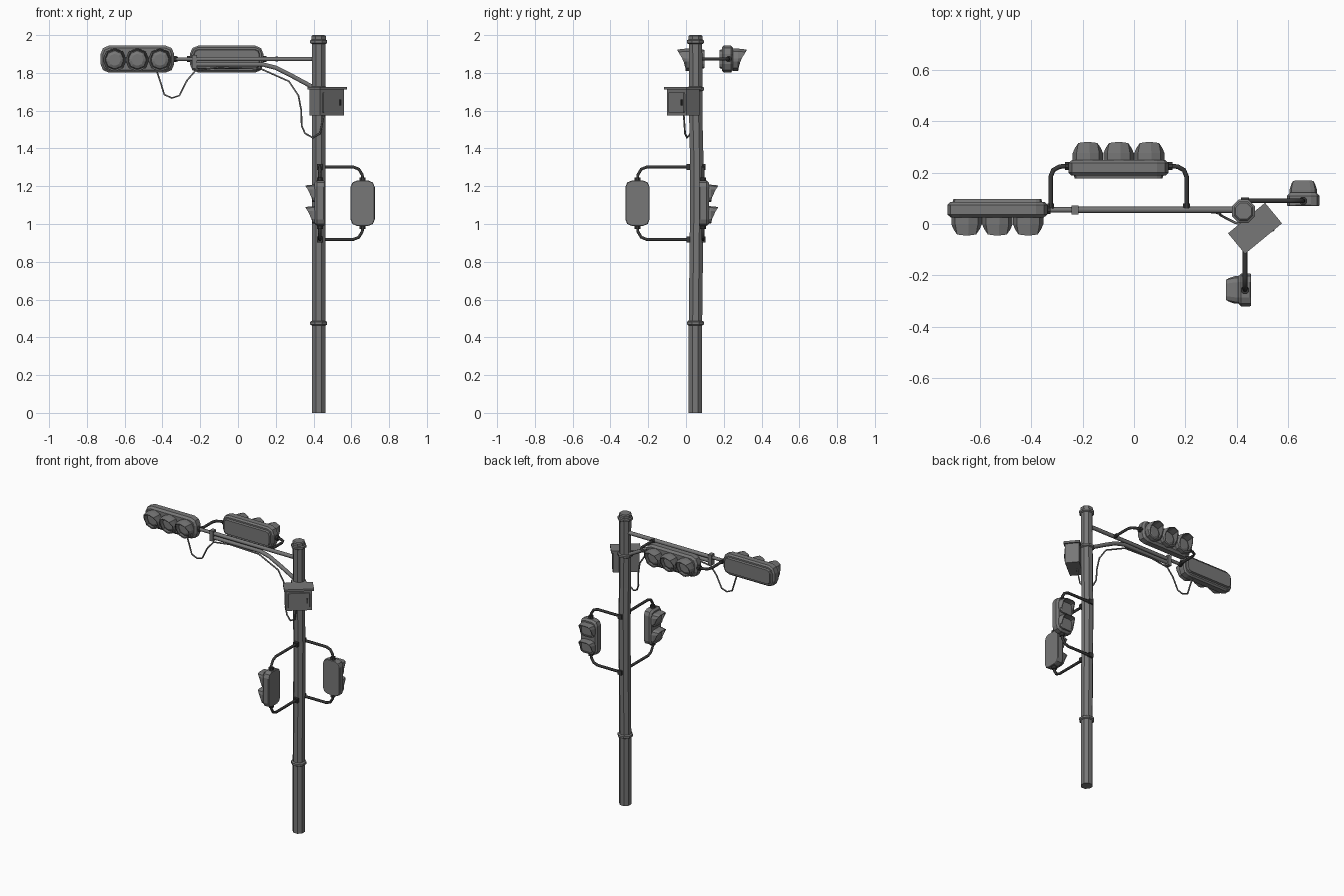
import bpy, bmesh, math
from mathutils import Matrix, Vector

cube = bpy.data.objects.get("Cube")
if cube:
    bpy.data.objects.remove(cube)


def material(name, value):
    m = bpy.data.materials.new(name)
    m.use_nodes = True
    colour = (value, value, value, 1)
    m.diffuse_color = colour
    node = m.node_tree.nodes["Principled BSDF"]
    node.inputs["Base Color"].default_value = colour
    node.inputs["Roughness"].default_value = 0.8
    return m


GREY = material("painted grey", 0.185)
DARK = material("dark pipe grey", 0.04)

PX, PY = 0.427, 0.05      # pole axis
ARM_Z = 1.873


def loft(name, rings, mat, matrix=None, caps=True):
    """Bridge rings of equal point count into one skin."""
    bm = bmesh.new()
    loops = [[bm.verts.new(p) for p in ring] for ring in rings]
    n = len(loops[0])
    for a, b in zip(loops, loops[1:]):
        for i in range(n):
            j = (i + 1) % n
            bm.faces.new((a[i], a[j], b[j], b[i]))
    if caps:
        bm.faces.new(loops[0])
        bm.faces.new(loops[-1])
    bmesh.ops.recalc_face_normals(bm, faces=bm.faces)
    mesh = bpy.data.meshes.new(name)
    bm.to_mesh(mesh)
    bm.free()
    mesh.materials.append(mat)
    ob = bpy.data.objects.new(name, mesh)
    bpy.context.collection.objects.link(ob)
    if matrix:
        ob.matrix_world = matrix
    return ob


def circle(r, z, cx=0, cy=0, n=8):
    turn = 2 * math.pi / n
    return [(cx + r * math.cos((i + 0.5) * turn), cy + r * math.sin((i + 0.5) * turn), z)
            for i in range(n)]


def rounded(w, h, r, y, inset=0, cx=0, cz=0, seg=2):
    """Rounded rectangle in the xz plane at depth y."""
    hw, hh, r = w / 2 - inset, h / 2 - inset, max(r - inset, 0.004)
    pts = []
    for k, (sx, sz) in enumerate(((1, 1), (-1, 1), (-1, -1), (1, -1))):
        for s in range(seg + 1):
            a = (k + s / seg) * math.pi / 2
            pts.append((cx + sx * (hw - r) + r * math.cos(a), y,
                        cz + sz * (hh - r) + r * math.sin(a)))
    return pts


def box(name, size, mat, matrix):
    w, d, h = size
    return loft(name, [[(x * w / 2, y * d / 2, z * h / 2) for x, y in
                        ((-1, -1), (1, -1), (1, 1), (-1, 1))] for z in (-1, 1)], mat, matrix)


def pipe(name, pts, r, mat):
    cu = bpy.data.curves.new(name, 'CURVE')
    cu.dimensions = '3D'
    cu.bevel_depth = r
    cu.bevel_resolution = 1
    cu.use_fill_caps = True
    sp = cu.splines.new('POLY')
    sp.points.add(len(pts) - 1)
    for p, co in zip(sp.points, pts):
        p.co = (*co, 1)
    cu.materials.append(mat)
    ob = bpy.data.objects.new(name, cu)
    bpy.context.collection.objects.link(ob)
    return ob


def collar(name, a, b, r, mat):
    """Short octagonal sleeve between two points."""
    a, b = Vector(a), Vector(b)
    rot = (b - a).to_track_quat('Z', 'Y').to_matrix().to_4x4()
    return loft(name, [circle(r, 0), circle(r, (b - a).length)], mat, Matrix.Translation(a) @ rot)


def hood(name, cx, cz, w, h, r, y, long, short, matrix):
    """Open visor: a straight rim, then a tapering roof that is longest at the top."""
    def tip(inset):
        pts = rounded(w * 0.84, h * 0.92, r * 0.84, 0, inset, cx, cz)
        return [(x, y - short - (long - short) * min(1, max(0, (z - cz) / h + 0.6)) ** 2, z)
                for x, _, z in pts]
    loft(name, [rounded(w, h, r, y, 0, cx, cz), rounded(w, h, r, y - short, 0, cx, cz),
                tip(0), tip(0.005), rounded(w, h, r, y, 0.007, cx, cz)], GREY, matrix, caps=False)


def place(x, y, z, degrees):
    return Matrix.Translation((x, y, z)) @ Matrix.Rotation(math.radians(degrees), 4, 'Z')


# Vehicle signal: long housing, back panel, three hooded lenses
def vehicle_signal(name, m):
    w, h, r = 0.39, 0.143, 0.045
    loft(name + "_housing", [rounded(w, h, r, y, i) for y, i in (
        (-0.03, 0.014), (-0.018, 0), (0.02, 0), (0.03, 0.01), (0.03, 0.02), (0.043, 0.024))], GREY, m)
    for k in (-1, 0, 1):
        cx = k * 0.12
        hood(f"{name}_hood_{k + 2}", cx, -0.004, 0.119, 0.119, 0.052, -0.028, 0.072, 0.028, m)
        loft(f"{name}_lens_{k + 2}", [rounded(0.1, 0.1, 0.045, y, i, cx, -0.004) for y, i in (
            (-0.028, 0), (-0.042, 0.004), (-0.05, 0.02))], GREY, m)


vehicle_signal("front_signal", place(-0.533, 0.055, ARM_Z, 0))
vehicle_signal("rear_signal", place(-0.06, 0.22, ARM_Z, 180))


# Pedestrian signal: upright housing with two square hooded lenses
def walk_signal(name, m):
    loft(name + "_housing", [rounded(0.128, 0.24, 0.034, y, i) for y, i in (
        (-0.025, 0.012), (-0.012, 0), (0.023, 0), (0.027, 0.003))], GREY, m)
    for k, cz in enumerate((0.052, -0.062)):
        hood(f"{name}_hood_{k + 1}", 0, cz, 0.108, 0.092, 0.025, -0.022, 0.05, 0.014, m)
        loft(f"{name}_lens_{k + 1}", [rounded(0.092, 0.078, 0.02, y, i, 0, cz) for y, i in (
            (-0.02, 0), (-0.034, 0.004))], GREY, m)


walk_signal("left_walk_signal", place(0.66, 0.097, 1.11, 180))
walk_signal("front_walk_signal", place(0.43, -0.257, 1.11, -90))

# Pole with a slight bend, rings and cap
loft("pole", [circle(0.0385, z, PX, PY + dy) for z, dy in (
    (0, 0), (0.48, 0), (0.9, 0.005), (1.3, 0.008), (1.5, 0.003), (1.98, 0))], GREY)
for z in (0.475, 1.715, 1.965):
    loft("pole_ring", [circle(r, z + dz, PX, PY) for r, dz in (
        (0.04, -0.012), (0.049, -0.007), (0.049, 0.007), (0.04, 0.012))], GREY)
loft("pole_cap", [circle(r, z, PX, PY) for r, z in ((0.041, 1.97), (0.041, 1.994), (0.034, 2.0))], GREY)

# Horizontal arm and curved brace
AY = 0.055
pipe("arm", [(-0.24, AY, ARM_Z), (PX, AY, ARM_Z)], 0.013, GREY)
pipe("arm_end", [(-0.36, AY, ARM_Z), (-0.22, AY, ARM_Z)], 0.011, GREY)
pipe("brace", [(-0.235, AY, 1.845), (0.13, AY, 1.845), (0.2, AY, 1.827),
               (0.28, AY, 1.787), (0.41, AY, 1.717)], 0.013, GREY)
box("arm_clamp", (0.026, 0.034, 0.072), GREY, place(-0.23, AY, 1.859, 0))
collar("arm_collar", (-0.345, AY, ARM_Z), (-0.325, AY, ARM_Z), 0.017, DARK)

# Bent brackets of the rear signal, mirrored about its middle
for s, side in ((-1, "right"), (1, "left")):
    pts = [(-0.06 + s * x, y, ARM_Z) for x, y in (
        (0.265, 0.055), (0.265, 0.185), (0.255, 0.21), (0.23, 0.224), (0.18, 0.226))]
    pipe(f"rear_bracket_{side}", pts, 0.009, DARK)
    collar(f"rear_bracket_collar_{side}", (-0.06 + s * 0.19, 0.226, ARM_Z),
           (-0.06 + s * 0.21, 0.226, ARM_Z), 0.017, DARK)
    collar(f"rear_bracket_foot_{side}", (-0.06 + s * 0.265, 0.06, ARM_Z),
           (-0.06 + s * 0.265, 0.08, ARM_Z), 0.014, DARK)

# Bent brackets of the walk signals, mirrored about their middle height
for s, end in ((1, "top"), (-1, "bottom")):
    bend = ((0.0, 0.192), (0.18, 0.192), (0.21, 0.18), (0.228, 0.15), (0.23, 0.11))
    for name, at in (("left", lambda d, h: (0.43 + d, 0.09, 1.11 + s * h)),
                     ("front", lambda d, h: (0.433, -0.027 - d, 1.11 + s * h))):
        pts = [at(d, h) for d, h in bend]
        if name == "front":
            pts[0] = (0.433, 0.04, pts[0][2])
        pipe(f"{name}_bracket_{end}", pts, 0.009, DARK)
        collar(f"{name}_bracket_collar_{end}", at(0.23, 0.115), at(0.23, 0.137), 0.017, DARK)
    box(f"left_bracket_foot_{end}", (0.03, 0.02, 0.03), DARK, place(0.433, 0.094, 1.11 + s * 0.192, 0))
    box(f"front_bracket_foot_{end}", (0.03, 0.02, 0.03), DARK, place(0.433, 0.012, 1.11 + s * 0.192, 0))

# Control box turned towards the front left, with lid and door
turn = place(0.472, -0.017, 0, 39.5)


def on_box(x, y, z):
    return turn @ Matrix.Translation((x, y, z))


box("control_box", (0.165, 0.088, 0.14), GREY, on_box(0, 0.002, 1.645))
box("control_box_lid", (0.187, 0.104, 0.014), GREY, on_box(0, 0, 1.718))
loft("control_box_door", [rounded(0.135, 0.108, 0.008, y, i) for y, i in (
    (0, 0), (-0.006, 0.002))], GREY, on_box(0, -0.042, 1.643))
box("control_box_handle", (0.008, 0.008, 0.03), DARK, on_box(0.05, -0.05, 1.643))
box("control_box_mount", (0.04, 0.03, 0.09), GREY, on_box(0, 0.055, 1.645))

# Hanging cables
pipe("signal_cable", [(-0.43, AY, 1.81), (-0.41, AY, 1.75), (-0.39, AY, 1.685), (-0.35, AY, 1.667),
                      (-0.31, AY, 1.68), (-0.27, AY, 1.76), (-0.225, AY, 1.812),
                      (-0.1, AY, 1.83)], 0.005, GREY)
pipe("box_cable", [(-0.1, AY, 1.83), (0.12, AY, 1.822), (0.27, 0.05, 1.755), (0.32, 0.045, 1.68),
                   (0.335, 0.04, 1.6), (0.337, 0.035, 1.52), (0.355, 0.025, 1.48), (0.395, 0.005, 1.457),
                   (0.435, -0.005, 1.48), (0.455, -0.012, 1.58)], 0.005, GREY)
